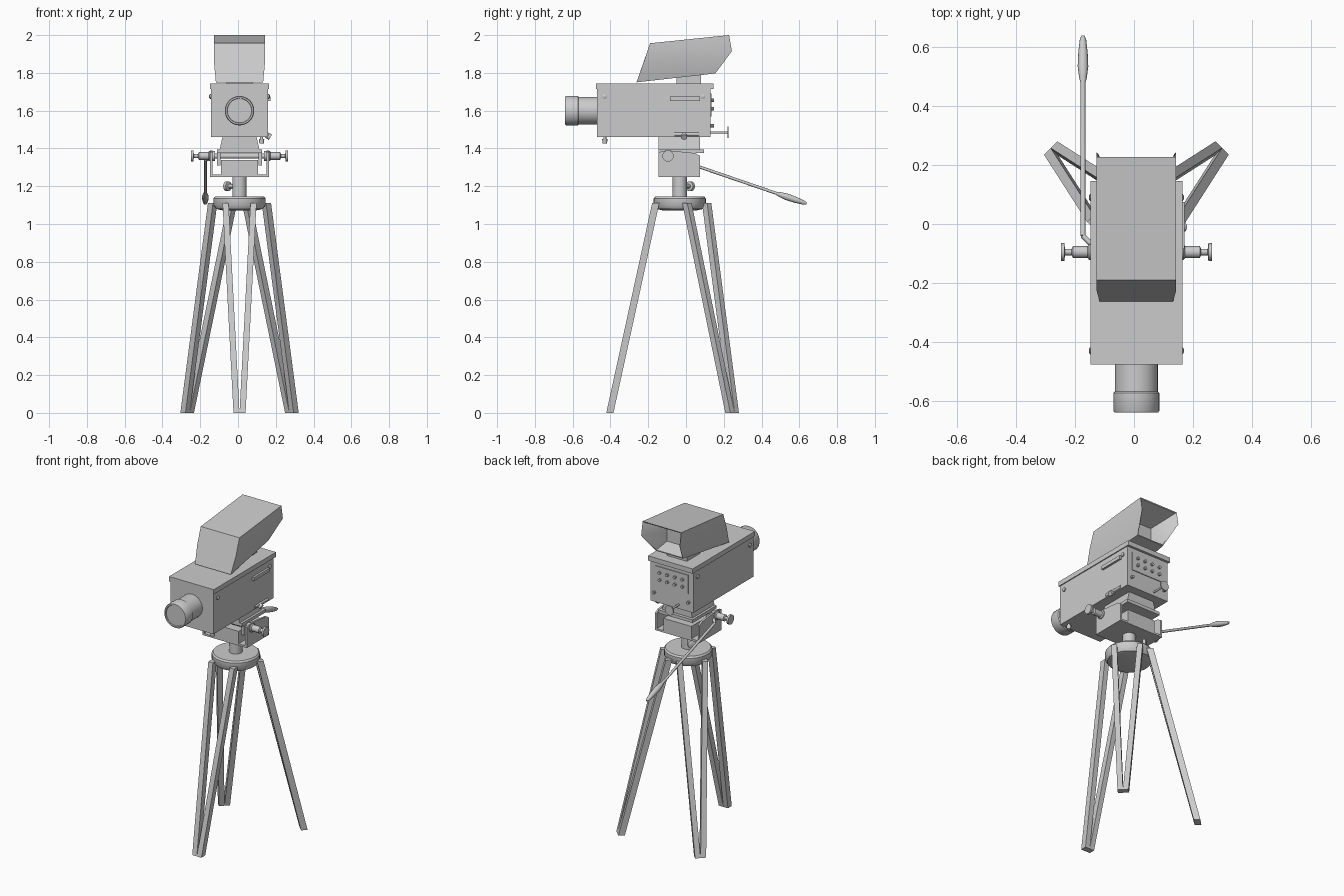
import bpy, math
from math import radians
from mathutils import Vector

cube = bpy.data.objects.get("Cube")
if cube:
    bpy.data.objects.remove(cube, do_unlink=True)

grey = bpy.data.materials.new("plain grey")
grey.use_nodes = True
grey.diffuse_color = (0.6, 0.6, 0.6, 1)
grey.node_tree.nodes["Principled BSDF"].inputs["Base Color"].default_value = (0.6, 0.6, 0.6, 1)

CX = 0.008            # centre line of the camera
POST = Vector((CX, -0.033, 0))   # axis of the tripod


def make(name, verts, faces, angle=35):
    mesh = bpy.data.meshes.new(name)
    mesh.from_pydata(verts, [], faces)
    mesh.materials.append(grey)
    obj = bpy.data.objects.new(name, mesh)
    bpy.context.collection.objects.link(obj)
    bpy.ops.object.select_all(action="DESELECT")
    obj.select_set(True)
    bpy.context.view_layer.objects.active = obj
    bpy.ops.object.mode_set(mode="EDIT")
    bpy.ops.mesh.select_all(action="SELECT")
    bpy.ops.mesh.normals_make_consistent(inside=False)
    bpy.ops.object.mode_set(mode="OBJECT")
    bpy.ops.object.shade_smooth_by_angle(angle=radians(angle))
    return obj


def loft(name, rings, cap=True, angle=35):
    """Skin a list of equal-length rings."""
    n = len(rings[0])
    verts = [v for ring in rings for v in ring]
    faces = [(k * n + i, k * n + (i + 1) % n, (k + 1) * n + (i + 1) % n, (k + 1) * n + i)
             for k in range(len(rings) - 1) for i in range(n)]
    if cap:
        faces += [tuple(range(n)), tuple(range(len(verts) - n, len(verts)))]
    return make(name, verts, faces, angle)


def box(name, x, y, z):
    return loft(name, [[(a, b, h) for a, b in
                        ((x[0], y[0]), (x[1], y[0]), (x[1], y[1]), (x[0], y[1]))] for h in z])


def lathe(name, profile, origin, axis, sides=24):
    """Turn (radius, distance) pairs around an axis."""
    turn = Vector(axis).to_track_quat("Z", "Y")
    step = math.tau / sides
    return loft(name, [[Vector(origin) + turn @ Vector((r * math.cos(i * step), r * math.sin(i * step), h))
                        for i in range(sides)] for r, h in profile])


def rod(name, r, origin, axis, length, sides=16):
    return lathe(name, [(r, 0), (r, length)], origin, axis, sides)


# Camera body and lid
box("camera_body", (CX - 0.15, CX + 0.15), (-0.47, 0.13), (1.46, 1.72))
box("body_lid", (CX - 0.156, CX + 0.156), (-0.476, 0.145), (1.715, 1.745))

# Lens
lathe("lens", [(0.073, 0), (0.073, 0.1), (0.078, 0.105), (0.078, 0.165),
               (0.074, 0.172), (0.066, 0.172), (0.064, 0.166)],
      (CX, -0.468, 1.6), (0, -1, 0), 32)

# Side knobs and grab rail
for side in (-1, 1):
    for y in (-0.43, 0.09):
        lathe("side_knob", [(0.012, 0), (0.012, 0.008), (0.006, 0.012)],
              (CX + side * 0.149, y, 1.675), (side, 0, 0), 12)
box("grab_rail", (CX + 0.149, CX + 0.163), (-0.085, 0.075), (1.652, 1.674))

# Rear control panel
box("control_panel", (CX - 0.115, CX + 0.115), (0.129, 0.135), (1.57, 1.69))
for row in (1.61, 1.655):
    for col in range(4):
        rod("panel_button", 0.009, (CX - 0.08 + col * 0.053, 0.13, row), (0, 1, 0), 0.018, 10)
for x in (-0.12, 0.12):
    rod("rear_knob", 0.009, (CX + x, 0.129, 1.52), (0, 1, 0), 0.018, 10)
lathe("focus_crank", [(0.006, 0), (0.006, 0.09), (0.03, 0.09), (0.03, 0.097)],
      (-0.04, 0.129, 1.485), (0, 1, 0), 16)

# Small fittings under the body
lathe("front_latch", [(0.008, 0), (0.008, 0.01), (0.014, 0.012), (0.012, 0.036)],
      (0.125, -0.43, 1.461), (0, 0, -1), 12)
rod("side_latch", 0.01, (0.155, -0.06, 1.475), (0, 1, 0), 0.13, 12)
rod("side_latch_knob", 0.016, (0.15, -0.01, 1.472), (1, 0, -0.6), 0.025, 12)

# Viewfinder hood: closed slanted front, flared open back, recessed screen
def hood_ring(top, mid, low, half, low_half):
    right = [(CX + half, *top), (CX + half, *mid), (CX + low_half, *low)]
    return right + [(2 * CX - x, y, z) for x, y, z in reversed(right)]

loft("viewfinder_hood", [
    hood_ring((-0.19, 1.957), (-0.225, 1.855), (-0.262, 1.75), 0.135, 0.125),
    hood_ring((0.228, 2.0), (0.243, 1.915), (0.155, 1.797), 0.135, 0.095),
    hood_ring((0.225, 1.994), (0.238, 1.915), (0.155, 1.803), 0.129, 0.091),
    hood_ring((0.07, 1.94), (0.07, 1.89), (0.07, 1.83), 0.075, 0.075)], angle=40)
box("viewfinder_neck", (CX - 0.07, CX + 0.07), (-0.05, 0.08), (1.74, 1.81))

# Mounting block and tilt plate
loft("mounting_block", [[(CX + sx * w, y, z) for sx, y in
                         ((-1, -0.145), (1, -0.145), (1, 0.075), (-1, 0.075))]
                        for w, z in ((0.105, 1.395), (0.09, 1.462))])
box("tilt_plate", (CX - 0.12, CX + 0.12), (-0.145, 0.095), (1.375, 1.395))

# Cradle
box("cradle_floor", (CX - 0.155, CX + 0.155), (-0.145, 0.075), (1.25, 1.262))
box("cradle_core", (CX - 0.098, CX + 0.098), (-0.145, 0.075), (1.255, 1.34))
side_profile = [(-0.145, 1.25), (0.075, 1.25), (0.075, 1.36), (0.05, 1.375), (-0.1, 1.39), (-0.145, 1.38)]
for side in (-1, 1):
    loft("cradle_side", [[(CX + side * w, y, z) for y, z in side_profile] for w in (0.143, 0.155)])
    box("cradle_tab", sorted((CX + side * 0.1, CX + side * 0.118)), (-0.12, -0.07), (1.31, 1.38))
    # Tilt lock
    lathe("tilt_lock", [(0.012, 0), (0.012, 0.03), (0.027, 0.03), (0.027, 0.06), (0.02, 0.065),
                        (0.02, 0.115), (0.011, 0.12), (0.011, 0.142), (0.03, 0.144), (0.03, 0.156)],
          (CX + side * 0.1, -0.095, 1.36), (side, 0, 0), 16)
rod("tilt_shaft", 0.014, (CX - 0.14, -0.095, 1.36), (1, 0, 0), 0.28)

# Pan handle
start, end = Vector((-0.173, -0.04, 1.34)), Vector((-0.173, 0.638, 1.108))
length = (end - start).length
lathe("pan_handle", [(0.008, 0), (0.008, length - 0.17), (0.013, length - 0.15), (0.018, length - 0.11),
                     (0.016, length - 0.06), (0.011, length - 0.015), (0.006, length)],
      start, end - start, 12)
rod("handle_joint", 0.009, start, (0.04, -0.04, 0.01), 0.05, 12)

# Centre column with its lock
rod("column", 0.038, POST + Vector((0, 0, 1.12)), (0, 0, 1), 0.14, 24)
lathe("column_lock", [(0.011, 0), (0.011, 0.045), (0.026, 0.048), (0.026, 0.065), (0.015, 0.07)],
      POST + Vector((-0.02, 0.02, 1.2)), (-1, 0.8, 0), 12)

# Tripod head
lathe("tripod_head", [(0.09, 1.072), (0.125, 1.08), (0.138, 1.1), (0.138, 1.135), (0.13, 1.145)],
      POST, (0, 0, 1), 32)

# Legs: a pair of bars that meet at the foot
for heading, reach in ((-90, 0.37), (45, 0.392), (135, 0.392)):
    a = radians(heading)
    out, across = Vector((math.cos(a), math.sin(a), 0)), Vector((-math.sin(a), math.cos(a), 0))
    for side in (-1, 1):
        rings = []
        for radius, spread, z in ((reach, 0.016, 0), (0.127, 0.074, 1.112)):
            middle = POST + out * radius + across * side * spread + Vector((0, 0, z))
            rings.append([middle + out * u * 0.019 + across * v * 0.016
                          for u, v in ((-1, -1), (1, -1), (1, 1), (-1, 1))])
        loft("tripod_leg_bar", rings)
